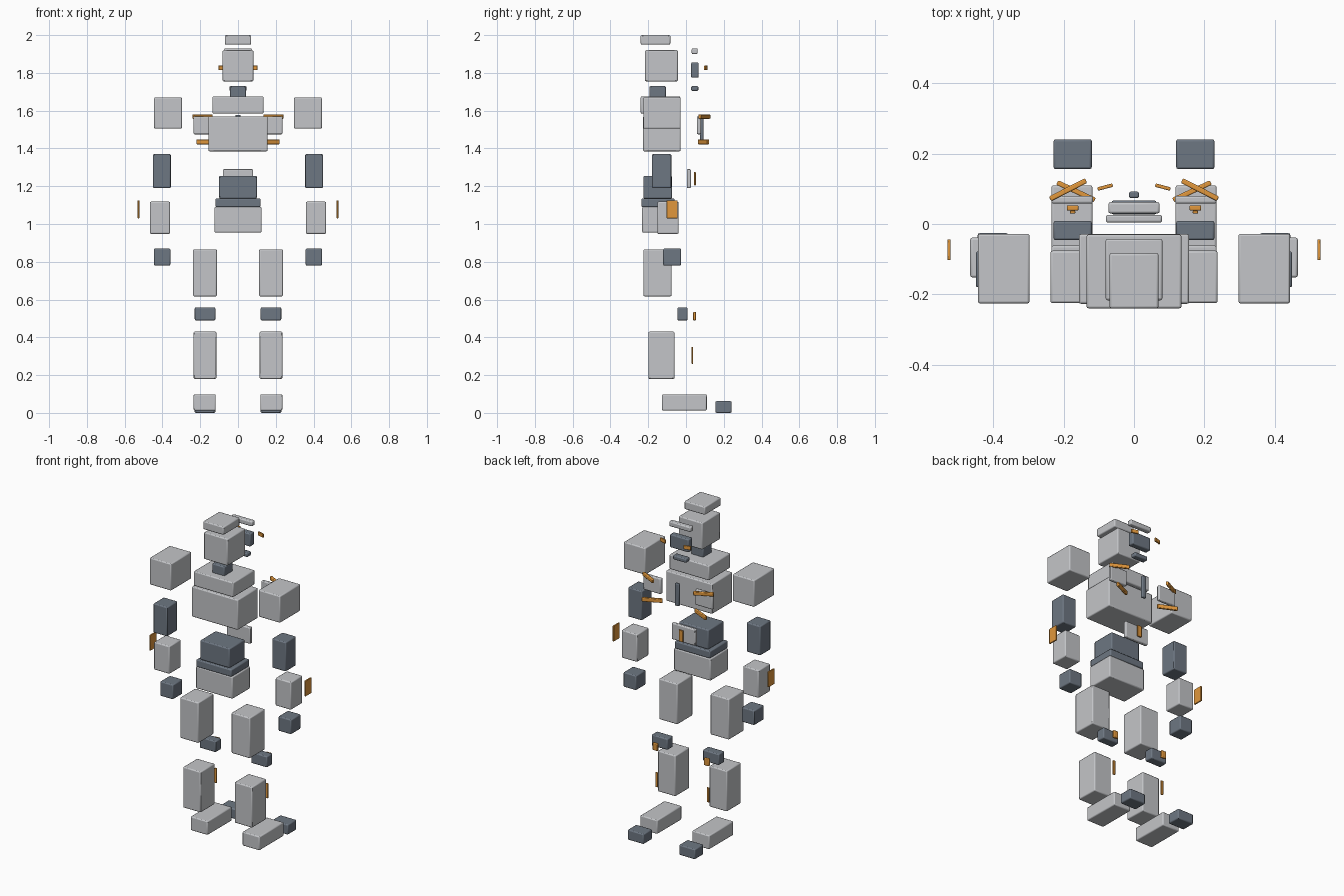
import bpy
import math

if "Cube" in bpy.data.objects:
    bpy.data.objects.remove(bpy.data.objects["Cube"], do_unlink=True)


def material(name, rgb):
    m = bpy.data.materials.new(name)
    m.use_nodes = True
    m.diffuse_color = (*rgb, 1)
    m.node_tree.nodes["Principled BSDF"].inputs["Base Color"].default_value = (*rgb, 1)
    return m


LIGHT = material("light grey armour", (0.55, 0.56, 0.58))
DARK = material("dark slate frame", (0.155, 0.185, 0.225))
ORANGE = material("orange accent", (0.75, 0.31, 0.045))


def block(name, mat, x, y, z, turn=0):
    """Softly bevelled box spanning the (low, high) ranges, turned about z."""
    spans = (x, y, z)
    size = [high - low for low, high in spans]
    bpy.ops.mesh.primitive_cube_add(size=1, location=[(a + b) / 2 for a, b in spans])
    ob = bpy.context.object
    ob.name = name
    ob.scale = size
    bpy.ops.object.transform_apply(location=False, rotation=False, scale=True)
    ob.rotation_euler.z = math.radians(turn)
    ob.data.materials.append(mat)
    bevel = ob.modifiers.new("soft edge", "BEVEL")
    bevel.width = min(0.006, min(size) * 0.25)
    bevel.segments = 2
    bpy.ops.object.shade_smooth_by_angle()


def centre(name, mat, half, y, z):
    block(name, mat, (-half, half), y, z)


def pair(name, mat, x, y, z, turn=0):
    block("left_" + name, mat, x, y, z, turn)
    block("right_" + name, mat, (-x[1], -x[0]), y, z, -turn)


# Head and neck
centre("head_crest", LIGHT, 0.07, (-0.24, -0.083), (1.95, 2.0))
centre("head", LIGHT, 0.081, (-0.217, -0.043), (1.755, 1.92))
centre("neck", DARK, 0.042, (-0.193, -0.107), (1.67, 1.73))
centre("brow", LIGHT, 0.073, (0.03, 0.062), (1.9, 1.93))
centre("face_plate", DARK, 0.064, (0.027, 0.067), (1.775, 1.855))
centre("chin", DARK, 0.045, (0.027, 0.065), (1.705, 1.73))
pair("eye", ORANGE, (0.06, 0.104), (0.1, 0.11), (1.815, 1.838), -15)

# Torso
centre("collar", LIGHT, 0.135, (-0.24, -0.03), (1.585, 1.675))
centre("chest", LIGHT, 0.157, (-0.227, -0.029), (1.385, 1.57))
centre("sternum_strip", DARK, 0.014, (0.074, 0.092), (1.44, 1.577))
pair("chest_plate", LIGHT, (0.117, 0.235), (0.058, 0.08), (1.475, 1.57))
pair("upper_chest_bar", ORANGE, (0.13, 0.245), (0.09, 0.105), (1.557, 1.58), -27)
pair("lower_chest_bar", ORANGE, (0.106, 0.224), (0.086, 0.1), (1.422, 1.447), 25)
centre("belly_plate", LIGHT, 0.08, (0.004, 0.026), (1.19, 1.29))
centre("belly_light", ORANGE, 0.014, (0.043, 0.052), (1.205, 1.275))
centre("abdomen", DARK, 0.1, (-0.225, -0.074), (1.135, 1.255))
centre("belt", DARK, 0.12, (-0.236, -0.06), (1.09, 1.135))
centre("hips", LIGHT, 0.125, (-0.232, -0.06), (0.955, 1.09))

# Arms
pair("shoulder", LIGHT, (0.297, 0.444), (-0.226, -0.028), (1.505, 1.67))
pair("upper_arm", DARK, (0.356, 0.45), (-0.18, -0.078), (1.19, 1.37))
pair("forearm", LIGHT, (0.36, 0.466), (-0.152, -0.039), (0.948, 1.118))
pair("forearm_panel", ORANGE, (0.522, 0.531), (-0.103, -0.044), (1.03, 1.125))
pair("hand", DARK, (0.358, 0.445), (-0.121, -0.026), (0.78, 0.87))

# Legs
pair("thigh", LIGHT, (0.112, 0.238), (-0.225, -0.076), (0.617, 0.866))
pair("knee", DARK, (0.12, 0.229), (-0.046, 0.009), (0.49, 0.558))
pair("knee_light", ORANGE, (0.158, 0.191), (0.038, 0.053), (0.49, 0.535))
pair("shin", LIGHT, (0.115, 0.235), (-0.199, -0.061), (0.18, 0.43))
pair("shin_strip", ORANGE, (0.167, 0.182), (0.03, 0.038), (0.26, 0.35))
pair("foot", LIGHT, (0.118, 0.235), (-0.127, 0.11), (0.013, 0.098))
pair("toe", DARK, (0.12, 0.229), (0.156, 0.241), (0.0, 0.062))
